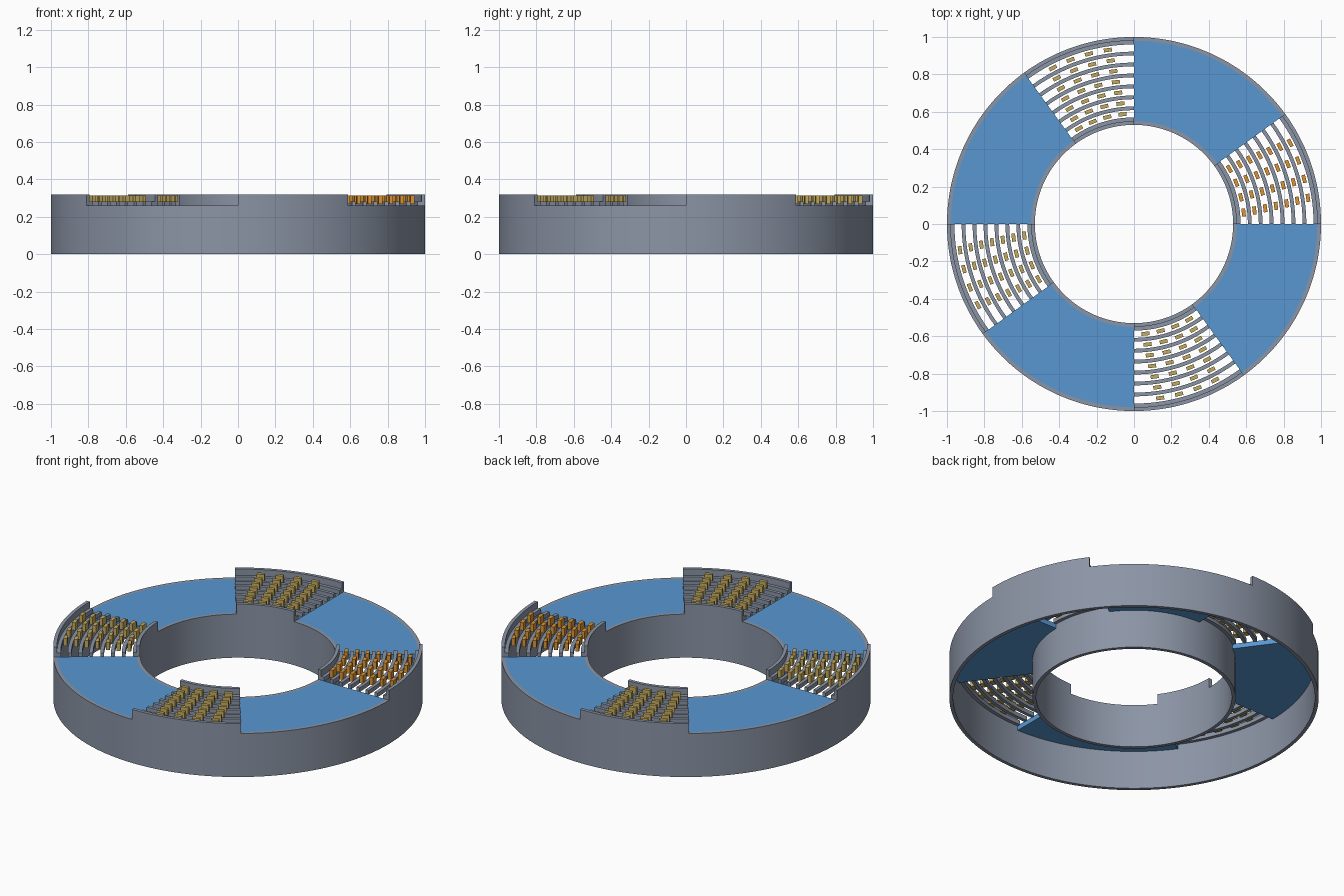
import bpy, bmesh
from math import sin, cos, radians, degrees, atan2
from mathutils import Matrix

if "Cube" in bpy.data.objects:
    bpy.data.objects.remove(bpy.data.objects["Cube"])

R_IN, R_OUT, WALL = 0.53, 1.0, 0.02
DECK, RIM = 0.26, 0.32
OPEN, QUARTER, STEP = 36, 90, 1.8
RIB_COUNT, RIB_W = 8, 0.02
RIB_IN, RIB_OUT = R_IN + 0.03, R_OUT - 0.03
PITCH = (RIB_OUT - RIB_IN) / (RIB_COUNT - 1)


def material(name, color):
    m = bpy.data.materials.new(name)
    m.use_nodes = True
    m.diffuse_color = (*color, 1)
    m.node_tree.nodes["Principled BSDF"].inputs["Base Color"].default_value = (*color, 1)
    return m


GREY = material("steel grey", (0.26, 0.30, 0.38))
BLUE = material("panel blue", (0.10, 0.31, 0.64))
GOLD = material("block gold", (0.56, 0.41, 0.11))
ORANGE = material("block orange", (0.72, 0.30, 0.035))


def finish(name, bm, mat, smooth=True):
    bmesh.ops.recalc_face_normals(bm, faces=bm.faces[:])
    mesh = bpy.data.meshes.new(name)
    bm.to_mesh(mesh)
    bm.free()
    mesh.materials.append(mat)
    obj = bpy.data.objects.new(name, mesh)
    bpy.context.collection.objects.link(obj)
    if smooth:
        bpy.ops.object.select_all(action="DESELECT")
        obj.select_set(True)
        bpy.context.view_layer.objects.active = obj
        bpy.ops.object.shade_smooth_by_angle(angle=radians(30))
    return obj


def arc(bm, r0, r1, z0, z1, a0=0, a1=360):
    """Rectangular section swept about z; closed ring for a full turn."""
    n = round((a1 - a0) / STEP)
    closed = a1 - a0 == 360
    rows = []
    for i in range(n if closed else n + 1):
        a = radians(a0 + (a1 - a0) * i / n)
        rows.append([bm.verts.new((r * cos(a), r * sin(a), z))
                     for r, z in ((r0, z0), (r1, z0), (r1, z1), (r0, z1))])
    for i in range(n):
        p, q = rows[i], rows[(i + 1) % len(rows)]
        for k in range(4):
            j = (k + 1) % 4
            bm.faces.new((p[k], p[j], q[j], q[k]))
    if not closed:
        bm.faces.new(rows[0])
        bm.faces.new(rows[-1])


def over_opening(face):
    c = face.calc_center_median()
    return c.z > DECK - 0.001 and degrees(atan2(c.y, c.x)) % QUARTER < OPEN


# Ring walls, with the rim raised beside each open sector
for name, r0, r1 in (("outer_wall", R_OUT - WALL, R_OUT), ("inner_wall", R_IN, R_IN + WALL)):
    bm = bmesh.new()
    arc(bm, r0, r1, 0, DECK)
    tops = [f for f in bm.faces if over_opening(f)]
    new = bmesh.ops.extrude_face_region(bm, geom=tops)["geom"]
    bmesh.ops.translate(bm, vec=(0, 0, RIM - DECK),
                        verts=[v for v in new if isinstance(v, bmesh.types.BMVert)])
    left = [f for f in tops if f.is_valid]
    if left:
        bmesh.ops.delete(bm, geom=left, context="FACES_ONLY")
    finish(name, bm, GREY)

for s in range(4):
    start = s * QUARTER

    # Blue deck panel
    bm = bmesh.new()
    arc(bm, R_IN + WALL, R_OUT - WALL, DECK - 0.03, DECK, start + OPEN, start + QUARTER)
    finish(f"deck_panel_{s + 1}", bm, BLUE)

    # Concentric ribs across the open sector
    bm = bmesh.new()
    for i in range(RIB_COUNT):
        r = RIB_IN + i * PITCH
        arc(bm, r - RIB_W / 2, r + RIB_W / 2, DECK - 0.003, DECK + 0.022, start, start + OPEN)
    finish(f"ribs_{s + 1}", bm, GREY)

    # Four columns of small blocks between the ribs
    bm = bmesh.new()
    for i in range(RIB_COUNT - 1):
        r = RIB_IN + (i + 0.5) * PITCH
        spread = 8 - 1.7 * i / (RIB_COUNT - 2)
        for c in range(4):
            a = radians(start + OPEN / 2 + (c - 1.5) * spread)
            place = (Matrix.Rotation(a, 4, "Z") @ Matrix.Translation((r, 0, 0.292))
                     @ Matrix.Diagonal((0.02, 0.043, 0.046, 1)))
            bmesh.ops.create_cube(bm, size=1, matrix=place)
    finish(f"blocks_{s + 1}", bm, ORANGE if s == 0 else GOLD, smooth=False)
